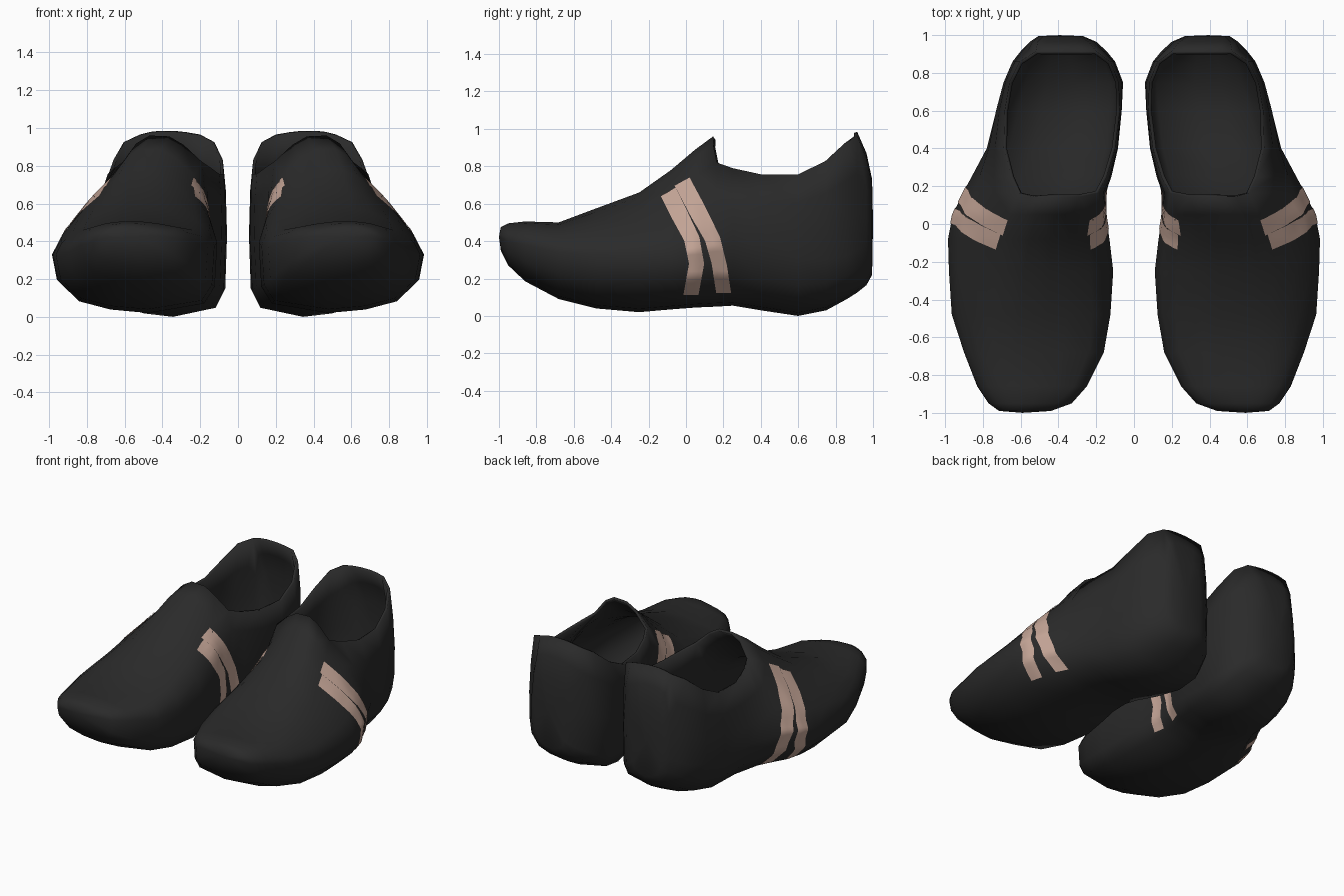
import bpy, bmesh
from mathutils import Vector
from mathutils.bvhtree import BVHTree

if "Cube" in bpy.data.objects:
    bpy.data.objects.remove(bpy.data.objects["Cube"])


def material(name, rgb):
    m = bpy.data.materials.new(name)
    m.diffuse_color = (*rgb, 1)
    m.use_nodes = True
    m.node_tree.nodes["Principled BSDF"].inputs["Base Color"].default_value = m.diffuse_color
    return m


BLACK = material("soft black", (0.023, 0.023, 0.023))
TAN = material("dusty pink", (0.56, 0.38, 0.31))


def lerp(a, b, t):
    return a + (b - a) * t


# Cross-sections along the shoe:
# y, sole z, top z, inner x, outer x, widest z, shoulder inner x, shoulder outer x, shoulder z
TOE_TO_TONGUE = [
    (-0.99, .35, .475, .44, .71, .42, .50, .68, .46),
    (-0.95, .27, .495, .33, .77, .40, .41, .72, .47),
    (-0.86, .185, .505, .25, .83, .38, .32, .77, .475),
    (-0.68, .09, .50, .16, .90, .34, .24, .82, .46),
    (-0.48, .04, .575, .125, .965, .33, .22, .80, .51),
    (-0.25, .02, .66, .11, .98, .33, .23, .76, .58),
    (-0.08, .035, .78, .13, .985, .33, .24, .71, .67),
    (0.05, .045, .89, .15, .96, .35, .23, .66, .75),
    (0.165, .05, .96, .15, .905, .37, .19, .61, .82)]
COLLAR = [
    (0.25, .055, .79, .12, .86, .35, .145, .65, .79),
    (0.40, .03, .755, .085, .78, .33, .10, .69, .757),
    (0.60, .0, .755, .065, .73, .30, .075, .685, .757),
    (0.75, .03, .83, .058, .685, .30, .08, .66, .83),
    (0.86, .09, .93, .10, .64, .32, .125, .605, .925)]
HEEL = [
    (0.915, .125, .985, .145, .60, .35, .20, .52, .965),
    (0.965, .165, .87, .20, .55, .38, .24, .51, .84),
    (0.995, .22, .73, .27, .50, .40, .29, .48, .70)]
STATIONS = TOE_TO_TONGUE + COLLAR + HEEL


def section(s):
    y, zb, zt, xi, xo, zw, xa, xb, zr = s
    w, h = xo - xi, zw - zb
    mid = lerp(xa, xb, .52)
    pts = [
        (xi + .42 * w, zb), (xi + .08 * w, zb + .16 * h), (xi + .015 * w, zb + .45 * h),
        (xi, lerp(zw, zr, .25)), (lerp(xi, xa, .3), lerp(zw, zr, .7)),
        (xa, zr),                                                       # 5 inner rim
        (lerp(xa, mid, .45), lerp(zr, zt, .65)), (lerp(xa, mid, .8), lerp(zr, zt, .97)),
        (lerp(xb, mid, .7), zt), (lerp(xb, mid, .35), lerp(zr, zt, .7)),
        (xb, zr),                                                       # 10 outer rim
        (lerp(xb, xo, .38) + .012, lerp(zr, zw, .33)), (lerp(xb, xo, .75) + .012, lerp(zr, zw, .68)),
        (xo, zw), (xi + .97 * w, zb + .55 * h), (xi + .84 * w, zb + .2 * h),
        (xi + .65 * w, zb + .06 * h)]
    return [Vector((x, y, z)) for x, z in pts]


def finish(name, bm, mat):
    me = bpy.data.meshes.new(name)
    bm.to_mesh(me)
    me.materials.append(mat)
    ob = bpy.data.objects.new(name, me)
    bpy.context.collection.objects.link(ob)
    for p in me.polygons:
        p.use_smooth = True
    ob.modifiers.new("pair", 'MIRROR').use_mirror_merge = False
    return ob


# Shoe shell: loft, leaving the foot opening clear
bm = bmesh.new()
rings = []
tongue, heel = len(TOE_TO_TONGUE) - 1, len(TOE_TO_TONGUE) + len(COLLAR)
for k, s in enumerate(STATIONS):
    pts = section(s)
    if k == tongue:                      # tongue edge dips forward in the middle
        for i in (6, 7, 8, 9):
            pts[i].y -= .02
    rings.append([None if tongue < k < heel and 5 < i < 10 else bm.verts.new(p)
                  for i, p in enumerate(pts)])
n = len(rings[0])
for k in range(len(rings) - 1):
    for i in range(n):
        j = (i + 1) % n
        if tongue <= k < heel and 5 <= i < 10:
            continue
        bm.faces.new((rings[k][i], rings[k][j], rings[k + 1][j], rings[k + 1][i]))
for ring, y in ((rings[0], -1.0), (rings[-1], 1.0)):   # rounded end caps
    c = sum((v.co for v in ring), Vector()) / n
    tip = bm.verts.new((c.x, y, c.z))
    for i in range(n):
        bm.faces.new((ring[i], ring[(i + 1) % n], tip))
bmesh.ops.recalc_face_normals(bm, faces=bm.faces)
bm.faces.ensure_lookup_table()
if bm.faces[0].normal.z > 0:             # first face is on the sole and must face down
    bmesh.ops.reverse_faces(bm, faces=bm.faces)
tree = BVHTree.FromBMesh(bm)
shoe = finish("shoe_shell", bm, BLACK)
lining = shoe.modifiers.new("lining", 'SOLIDIFY')
lining.thickness = .018
lining.offset = -1
bpy.context.view_layer.objects.active = shoe
shoe.select_set(True)
bpy.ops.object.shade_smooth_by_angle(angle=1.05)


# Side stripes: thin strips projected onto the shell
def stripe(name, path, side):
    sb = bmesh.new()
    rows, steps, cols = [], 8, 4
    line = [(lerp(a[0], b[0], t / steps), lerp(a[1], b[1], t / steps))
            for a, b in zip(path, path[1:]) for t in range(steps)] + [path[-1]]
    for y, z in line:
        row = []
        for c in range(cols + 1):
            u = c / cols * 2 - 1
            tilt = .022 * u * max(0, min(1, (z - .3) / .25))
            start = Vector((1.5 if side > 0 else -.3, y + .04 * u, z + tilt))
            hit, nor, _, _ = tree.ray_cast(start, Vector((-side, 0, 0)))
            if nor.x * side < 0:
                nor = -nor
            row.append(sb.verts.new(hit + nor * .005))
        rows.append(row)
    for a, b in zip(rows, rows[1:]):
        for c in range(cols):
            f = (a[c], a[c + 1], b[c + 1], b[c])
            sb.faces.new(f if side < 0 else f[::-1])
    bmesh.ops.recalc_face_normals(sb, faces=sb.faces)
    if sum(f.normal.x for f in sb.faces) * side < 0:
        bmesh.ops.reverse_faces(sb, faces=sb.faces)
    finish(name, sb, TAN)


FRONT = [(-.095, .66), (.03, .41), (.055, .28), (.025, .115)]
REAR = [(-.02, .715), (.14, .41), (.175, .28), (.2, .125)]
for label, side in (("outer", 1), ("inner", -1)):
    stripe(label + "_front_stripe", FRONT, side)
    stripe(label + "_rear_stripe", REAR, side)
sb = None
